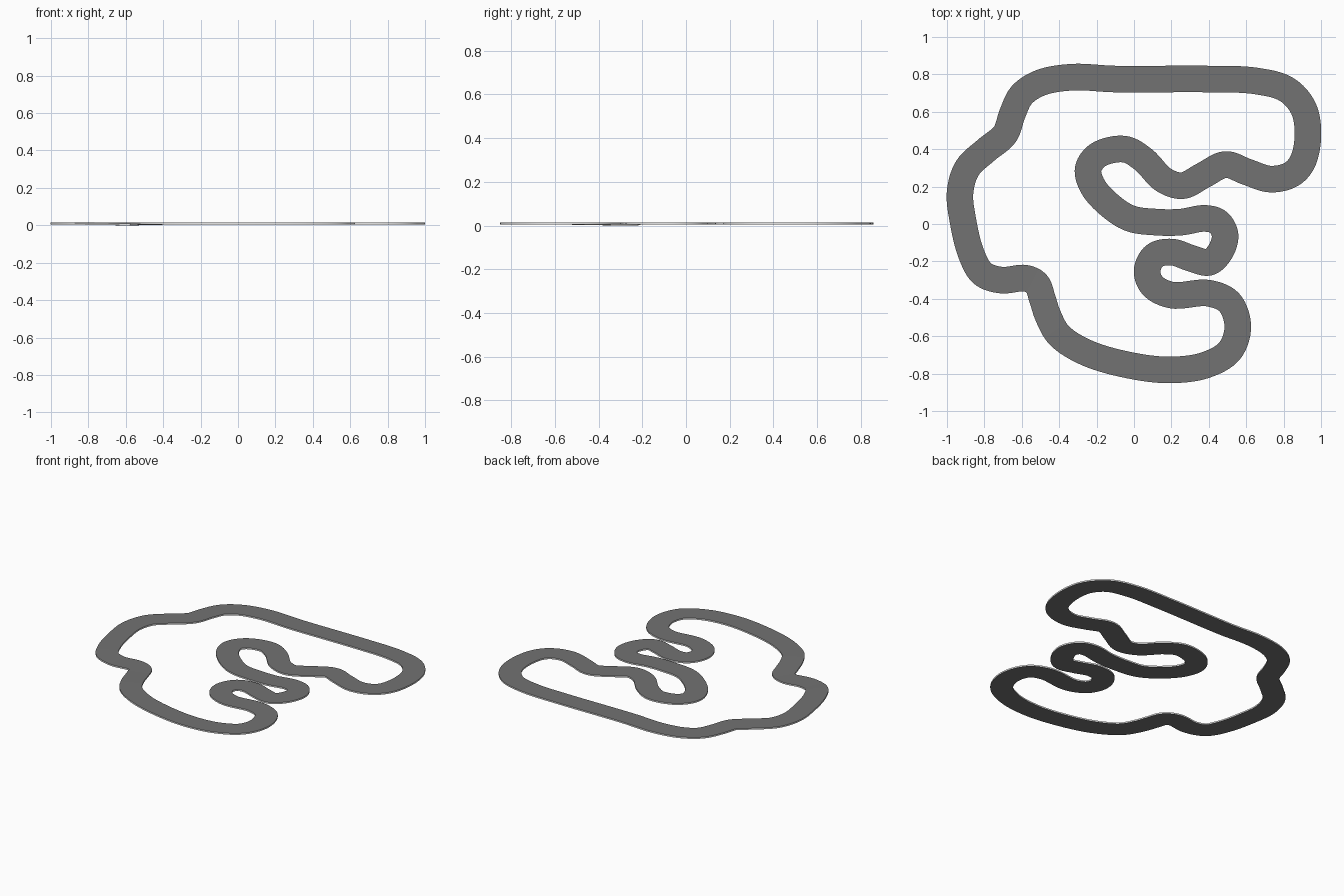
import bpy
import bmesh
from math import exp
from mathutils import Vector

if "Cube" in bpy.data.objects:
    bpy.data.objects.remove(bpy.data.objects["Cube"], do_unlink=True)


def make_material(name, colour):
    material = bpy.data.materials.new(name)
    material.use_nodes = True
    material.diffuse_color = colour
    material.node_tree.nodes["Principled BSDF"].inputs["Base Color"].default_value = colour
    return material


asphalt = make_material("asphalt grey", (0.17, 0.17, 0.17, 1))
edge_white = make_material("edge white", (0.9, 0.9, 0.9, 1))

# Centre line of the circuit, in hundredths of a unit
route = [
    (40, 77.5), (-10, 77.5), (-33, 78.5), (-50, 75.5), (-60, 69), (-65, 59),
    (-69, 48), (-79, 39.5), (-89, 30), (-93, 17), (-91.5, 2), (-87, -16),
    (-81, -26.5), (-71, -30), (-58, -29), (-52, -32), (-49, -40), (-46, -49),
    (-40, -59.5), (-25, -69), (0, -76), (20, -78), (38, -75.5), (51, -68),
    (55.5, -55), (51, -42), (40, -37), (20, -38), (10, -33), (7, -25),
    (11, -17), (20, -15), (31, -18.5), (40, -20.5), (46, -15), (48.7, -6),
    (45, 1), (38, 3), (25, 1), (12, 1), (-2, 3), (-13, 10), (-22, 20),
    (-24.5, 29.5), (-19, 37), (-5, 40), (5, 34.5), (16, 23.5), (26, 20.5),
    (37, 26), (49, 31.8), (60, 28), (73, 24), (84, 26.5), (90, 33),
    (93, 47.5), (90.5, 62), (81.5, 72), (65, 76.5),
]
points = [Vector((x, y, 0)) / 100 for x, y in route]


def smooth_loop(knots, steps):
    """Closed centripetal spline through the knots, as (position, direction)."""
    samples = []
    count = len(knots)
    for i in range(count):
        a, b, c, d = (knots[(i + k) % count] for k in (-1, 0, 1, 2))
        ta, tb, tc = ((q - p).length ** 0.5 for p, q in ((a, b), (b, c), (c, d)))
        start = ((b - a) / ta - (c - a) / (ta + tb) + (c - b) / tb) * tb
        end = ((c - b) / tb - (d - b) / (tb + tc) + (d - c) / tc) * tb
        for s in range(steps):
            t = s / steps
            u = 1 - t
            position = (b * u * u * (1 + 2 * t) + c * t * t * (3 - 2 * t)
                        + start * t * u * u - end * t * t * u)
            samples.append(position)
    total = len(samples)
    return [(p, (samples[(i + 1) % total] - samples[i - 1]).normalized())
            for i, p in enumerate(samples)]


def ground_height(position):
    """The circuit runs level, with a shallow dip at the left-hand kink."""
    distance = (position - Vector((-0.6, -0.32, 0))).length
    return 0.005 * (1 - exp(-(distance / 0.2) ** 2))


def sweep(name, section, materials):
    """Carry a closed (offset, height) section around the circuit."""
    bm = bmesh.new()
    rings = []
    for position, direction in smooth_loop(points, 8):
        side = Vector((direction.y, -direction.x, 0))
        base = position + Vector((0, 0, ground_height(position)))
        rings.append([bm.verts.new(base + side * offset + Vector((0, 0, height)))
                      for offset, height in section])
    for i, ring in enumerate(rings):
        previous = rings[i - 1]
        for k in range(len(section)):
            bm.faces.new((previous[k - 1], previous[k], ring[k], ring[k - 1]))
    bmesh.ops.recalc_face_normals(bm, faces=bm.faces)
    # Upright faces take the edge colour
    for face in bm.faces:
        face.material_index = int(abs(face.normal.z) < 0.5)
    mesh = bpy.data.meshes.new(name)
    bm.to_mesh(mesh)
    bm.free()
    for material in materials:
        mesh.materials.append(material)
    track = bpy.data.objects.new(name, mesh)
    bpy.context.collection.objects.link(track)
    return track


# Road slab with white edges
half_width, thickness = 0.071, 0.01
road = sweep("road", [(-half_width, 0), (half_width, 0),
                      (half_width, thickness), (-half_width, thickness)],
             (asphalt, edge_white))
bpy.context.view_layer.objects.active = road
road.select_set(True)
bpy.ops.object.shade_smooth_by_angle()
